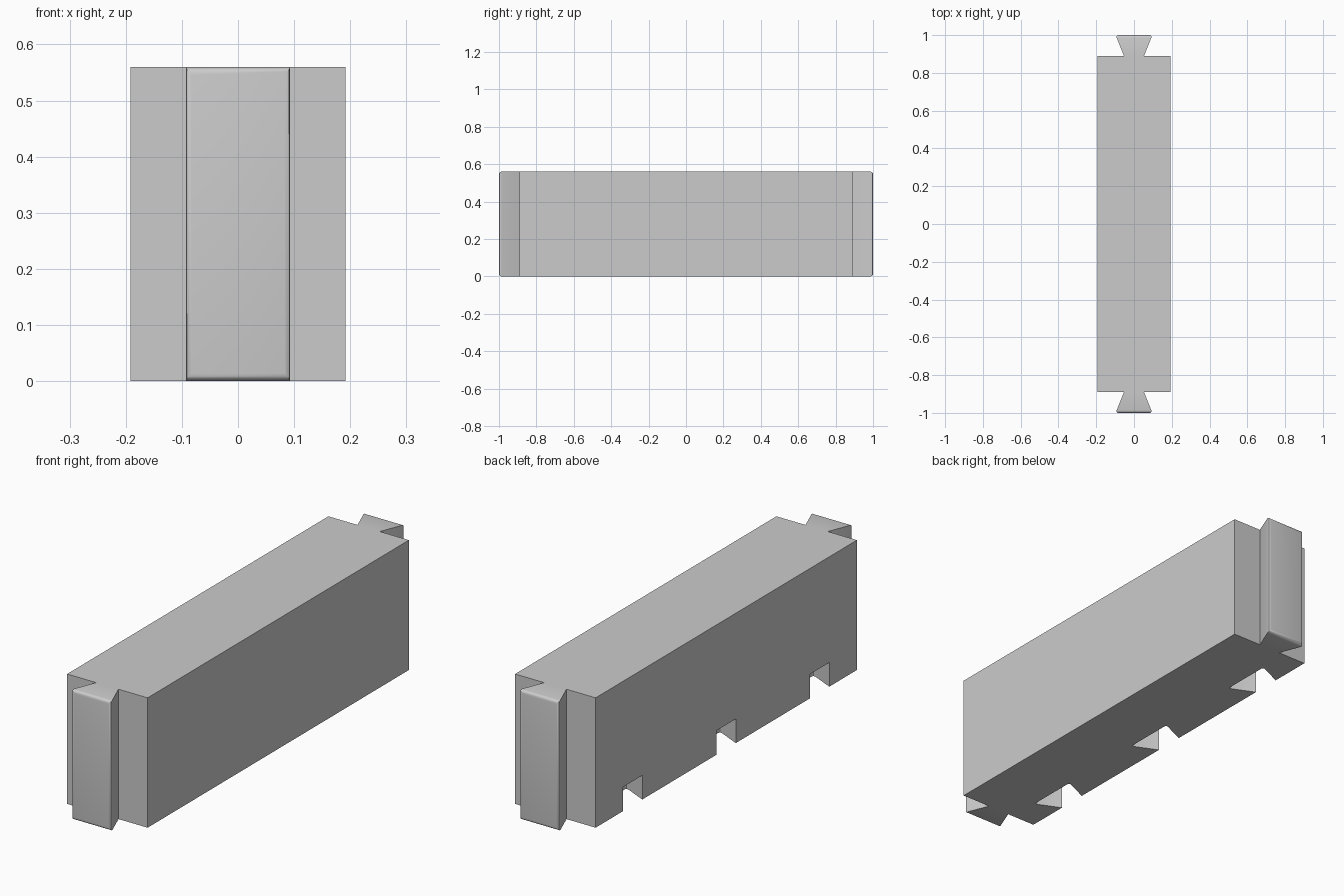
import bpy, bmesh, math

if "Cube" in bpy.data.objects:
    bpy.data.objects.remove(bpy.data.objects["Cube"], do_unlink=True)

HALF_W, HALF_L, HEIGHT = 0.192, 0.89, 0.56
TAIL = 0.11
SLOT_H = 0.104

grey = bpy.data.materials.new("plain_grey")
grey.use_nodes = True
colour = (0.6, 0.6, 0.6, 1)
grey.diffuse_color = colour
grey.node_tree.nodes["Principled BSDF"].inputs["Base Color"].default_value = colour


def prism(name, outline, z0, z1, is_wide_face):
    """Extrude an outline upward and round the rims of the wide dovetail faces."""
    bm = bmesh.new()
    base = bm.faces.new([bm.verts.new((x, y, z0)) for x, y in outline])
    top = bmesh.ops.extrude_face_region(bm, geom=[base])["geom"]
    bmesh.ops.translate(bm, vec=(0, 0, z1 - z0),
                        verts=[v for v in top if isinstance(v, bmesh.types.BMVert)])
    bmesh.ops.recalc_face_normals(bm, faces=bm.faces)
    rims = {e for f in bm.faces if is_wide_face(f.calc_center_median()) for e in f.edges}
    bmesh.ops.bevel(bm, geom=list(rims), offset=0.014, segments=4,
                    profile=0.5, affect='EDGES')
    mesh = bpy.data.meshes.new(name)
    bm.to_mesh(mesh)
    bm.free()
    mesh.materials.append(grey)
    obj = bpy.data.objects.new(name, mesh)
    bpy.context.collection.objects.link(obj)
    return obj


# Block with a dovetail tongue at each end, as one outline
half = [(HALF_W, -HALF_L), (HALF_W, HALF_L), (0.053, HALF_L),
        (0.097, HALF_L + TAIL)]
outline = half + [(-x, y) for x, y in reversed(half[1:])]
outline += [(-HALF_W, -HALF_L), (-0.053, -HALF_L), (-0.097, -HALF_L - TAIL),
            (0.097, -HALF_L - TAIL), (0.053, -HALF_L)]
block = prism("dovetail_block", outline, 0, HEIGHT,
              lambda c: abs(c.y) > HALF_L + TAIL - 0.001)

# Three dovetail sockets along the foot of the right side
inner = -HALF_W + TAIL
for i in range(3):
    y = (i - 1) * 0.637
    side = [(-HALF_W - 0.1, 0.065), (-HALF_W, 0.065), (inner, 0.115)]
    shape = [(x, y + d) for x, d in side] + [(x, y - d) for x, d in reversed(side)]
    cutter = prism(f"socket_cutter_{i + 1}", shape, -0.1, SLOT_H,
                   lambda c: c.x > inner - 0.001)
    cutter.hide_render = True
    cut = block.modifiers.new(f"socket_{i + 1}", 'BOOLEAN')
    cut.operation = 'DIFFERENCE'
    cut.solver = 'EXACT'
    cut.object = cutter
    bpy.ops.object.select_all(action='DESELECT')
    block.select_set(True)
    bpy.context.view_layer.objects.active = block
    bpy.ops.object.modifier_apply(modifier=cut.name)
    bpy.data.objects.remove(cutter, do_unlink=True)

bpy.ops.object.shade_smooth_by_angle(angle=math.radians(30))
